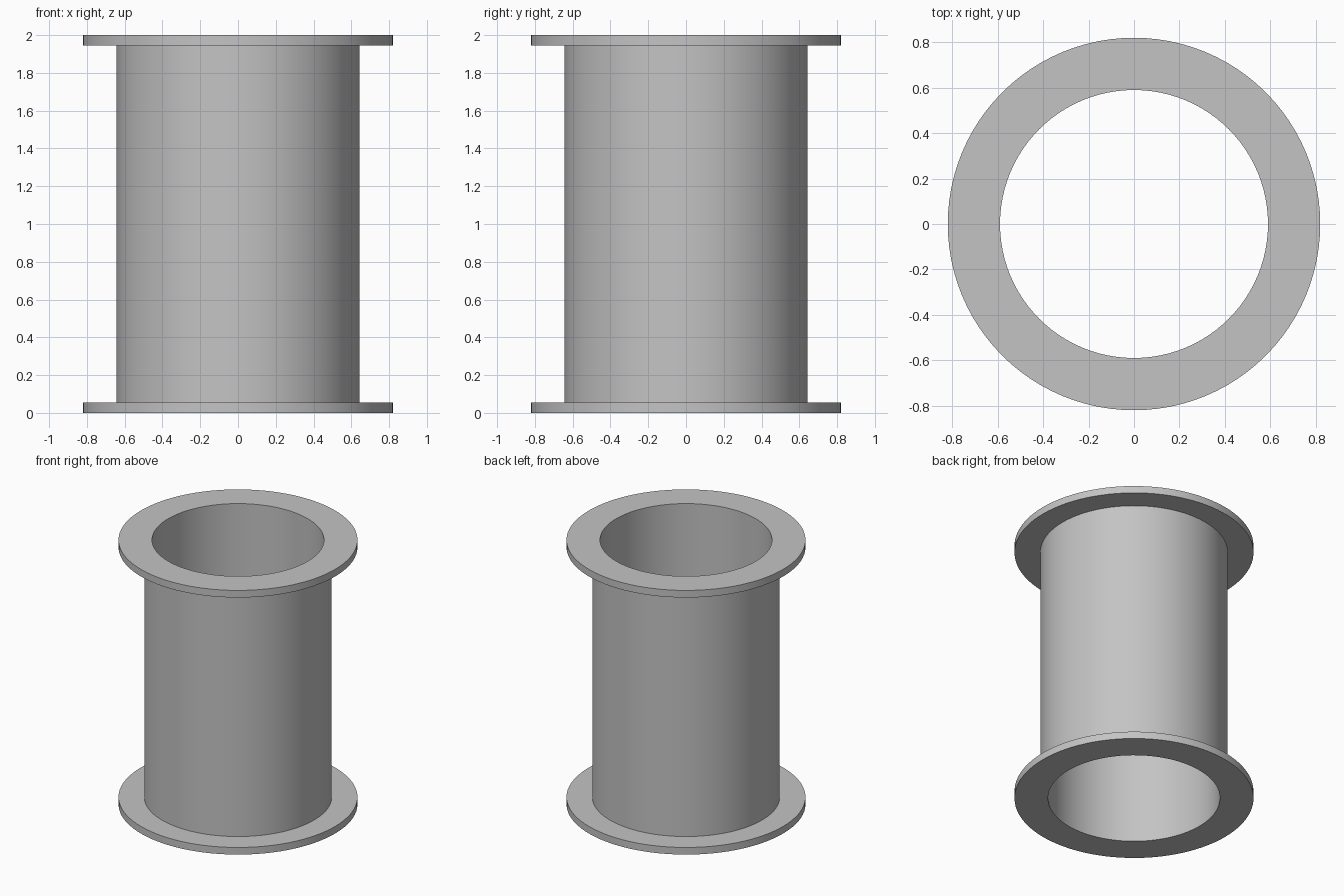
import bpy
import bmesh
import math

cube = bpy.data.objects.get("Cube")
if cube:
    bpy.data.objects.remove(cube, do_unlink=True)

HEIGHT = 2.0
FLANGE_R = 0.82
BARREL_R = 0.643
BORE_R = 0.59
FLANGE_T = 0.054
SIDES = 96

# Plain grey metal
grey = bpy.data.materials.new("grey_metal")
grey.use_nodes = True
colour = (0.55, 0.55, 0.55, 1.0)
grey.diffuse_color = colour
grey.node_tree.nodes["Principled BSDF"].inputs["Base Color"].default_value = colour


def lathe(name, profile, material):
    """Revolve a closed (radius, height) profile around z."""
    bm = bmesh.new()
    verts = [bm.verts.new((r, 0, z)) for r, z in profile]
    edges = [bm.edges.new((a, b)) for a, b in zip(verts, verts[1:] + verts[:1])]
    bmesh.ops.spin(bm, geom=verts + edges, cent=(0, 0, 0), axis=(0, 0, 1),
                   angle=math.tau, steps=SIDES, use_merge=True)
    bmesh.ops.remove_doubles(bm, verts=bm.verts, dist=1e-5)
    bmesh.ops.recalc_face_normals(bm, faces=bm.faces)
    mesh = bpy.data.meshes.new(name)
    bm.to_mesh(mesh)
    bm.free()
    mesh.materials.append(material)
    obj = bpy.data.objects.new(name, mesh)
    bpy.context.collection.objects.link(obj)
    bpy.ops.object.select_all(action="DESELECT")
    obj.select_set(True)
    bpy.context.view_layer.objects.active = obj
    bpy.ops.object.shade_smooth_by_angle(angle=math.radians(30))
    return obj


# Hollow barrel with a flange at each end, as one watertight piece
lower = [(BORE_R, 0), (FLANGE_R, 0), (FLANGE_R, FLANGE_T), (BARREL_R, FLANGE_T)]
upper = [(r, HEIGHT - z) for r, z in reversed(lower)]
lathe("flanged_pipe", lower + upper, grey)
